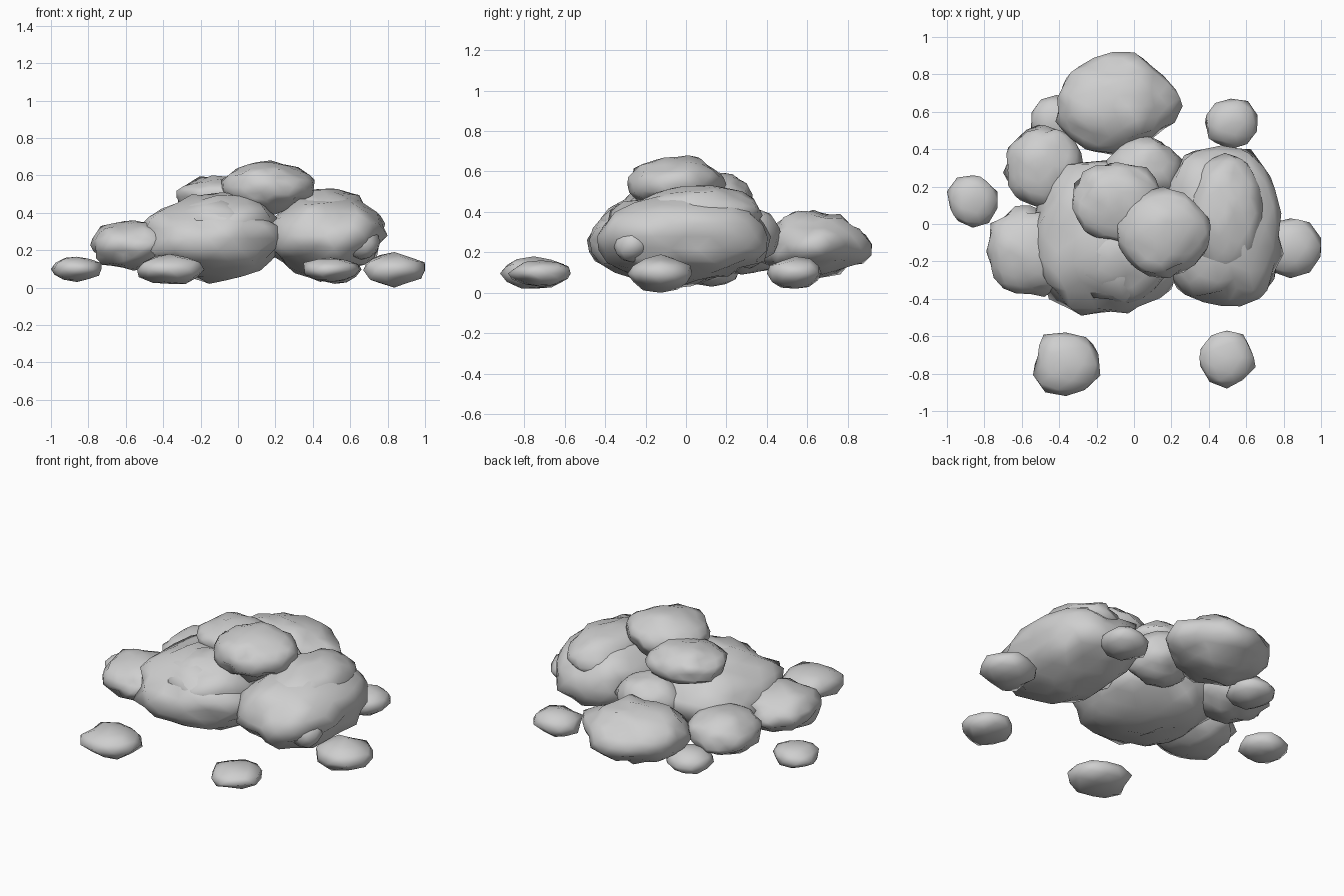
import bpy, bmesh
from mathutils import Vector, noise

cube = bpy.data.objects.get("Cube")
if cube:
    bpy.data.objects.remove(cube, do_unlink=True)

stone = bpy.data.materials.new("grey stone")
stone.use_nodes = True
colour = (0.62, 0.62, 0.62, 1)
stone.diffuse_color = colour
stone.node_tree.nodes["Principled BSDF"].inputs["Base Color"].default_value = colour


def rock(name, low, high, seed, detail=3, rough=0.17, square=2, peaks=()):
    """Noisy ball, squared in plan and pulled to peaks, filling a box."""
    bm = bmesh.new()
    bmesh.ops.create_icosphere(bm, subdivisions=detail, radius=1)
    shift = Vector((seed * 7.3, seed * 3.1, seed * 5.7))
    for v in bm.verts:
        d = v.co.normalized()
        flat = d.xy.length
        plan = (abs(d.x) ** square + abs(d.y) ** square) ** (1 / square)
        if plan > 0:
            v.co.xy = d.xy * flat / plan
        bump = (0.6 * noise.noise(d * 1.5 + shift) + 0.7 * noise.noise(d * 3.5 + shift)
                + 0.6 * noise.noise(d * 8 + shift))
        v.co *= 1 + rough * bump
        for peak in peaks:
            v.co += d * 0.28 * max(0, d.dot(Vector(peak).normalized())) ** 9
    # fit each axis to the box
    for a in range(3):
        values = [v.co[a] for v in bm.verts]
        least, span = min(values), max(values) - min(values)
        for v in bm.verts:
            v.co[a] = low[a] + (v.co[a] - least) / span * (high[a] - low[a])
    mesh = bpy.data.meshes.new(name)
    bm.to_mesh(mesh)
    bm.free()
    mesh.materials.append(stone)
    mesh.shade_smooth()
    obj = bpy.data.objects.new(name, mesh)
    bpy.context.collection.objects.link(obj)


# Main heap
rock("centre_boulder", (-.53, -.49, .02), (.25, .34, .50), 1, square=2.6)
rock("front_boulder", (-.38, -.43, .14), (.21, .12, .51), 2)
rock("right_boulder", (.16, -.44, .03), (.80, .42, .50), 3, square=2.8)
rock("right_upper_boulder", (.28, -.26, .22), (.69, .38, .53), 4)
rock("right_side_knob", (.56, -.36, .15), (.76, -.16, .32), 5, 2)
rock("left_boulder", (-.79, -.39, .09), (-.32, .10, .36), 6)
rock("back_left_boulder", (-.70, .08, .09), (-.27, .53, .35), 7)
rock("back_boulder", (-.42, .36, .07), (.26, .92, .41), 8,
     peaks=[(.2, 1, -.1), (1, .2, 0)])
rock("inner_back_boulder", (-.16, .10, .12), (.26, .47, .42), 9)

# Cap stones
rock("cap_boulder", (-.09, -.29, .39), (.41, .20, .68), 10)
rock("cap_left_boulder", (-.33, -.10, .36), (.16, .33, .60), 11)

# Loose stones around the heap
rock("left_stone", (-1, -.02, .03), (-.73, .26, .165), 12, 2)
rock("front_left_stone", (-.54, -.92, .02), (-.18, -.58, .18), 13, 2, square=2.6)
rock("front_right_stone", (.35, -.88, .03), (.65, -.57, .16), 14, 2)
rock("back_right_stone", (.38, .40, .02), (.66, .67, .18), 15, 2)
rock("right_stone", (.67, -.29, 0), (1, .03, .19), 16, 2)
rock("back_left_stone", (-.55, .42, .04), (-.28, .69, .19), 17, 2)
